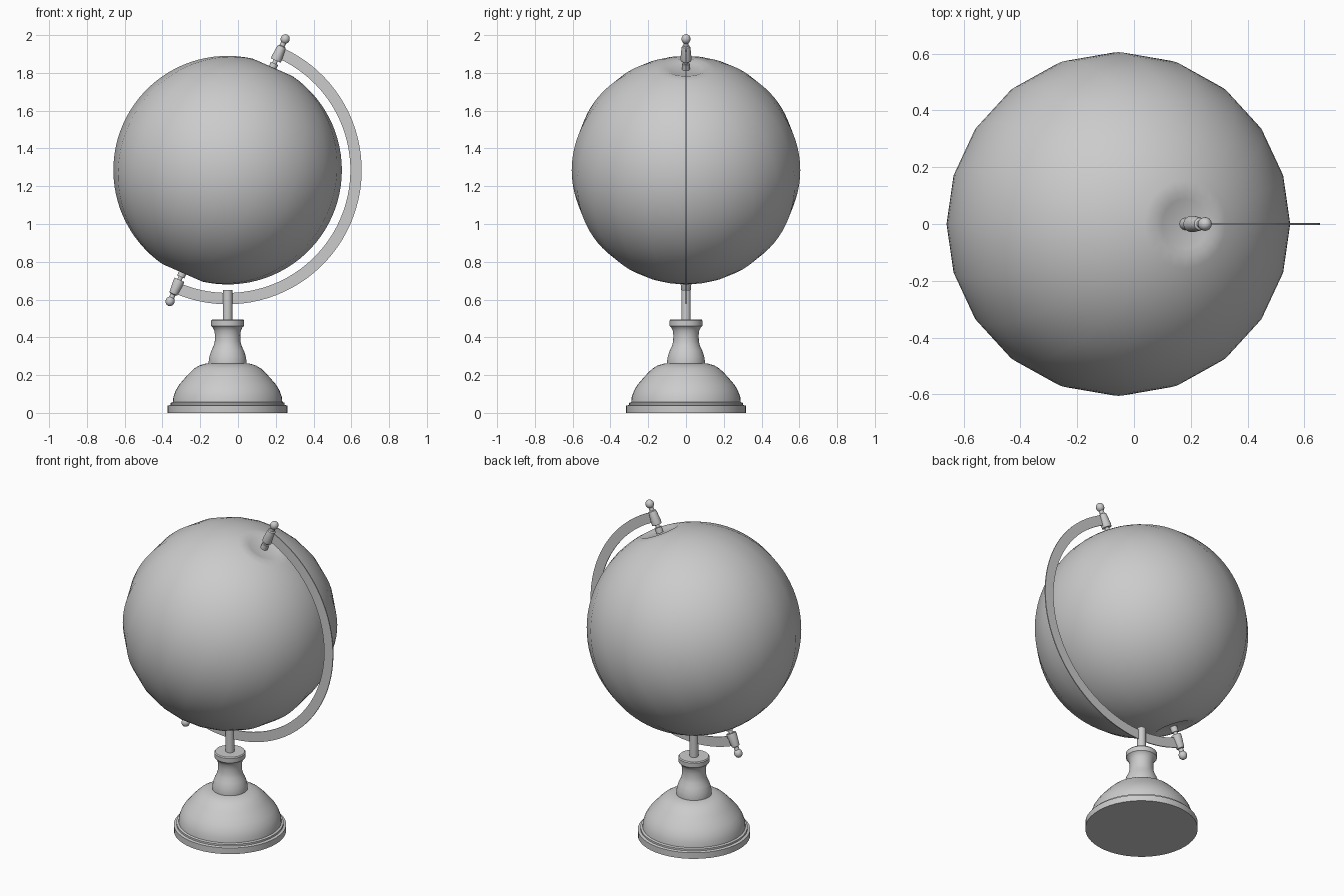
import bpy, bmesh, math
from mathutils import Matrix

if "Cube" in bpy.data.objects:
    bpy.data.objects.remove(bpy.data.objects["Cube"])

CX, CZ = -0.055, 1.285          # globe centre
TILT = math.radians(23.7)
R = 0.605


def finish(name, bm, matrix, angle):
    bmesh.ops.recalc_face_normals(bm, faces=bm.faces)
    bm.transform(matrix)
    mesh = bpy.data.meshes.new(name)
    bm.to_mesh(mesh)
    bm.free()
    ob = bpy.data.objects.new(name, mesh)
    bpy.context.collection.objects.link(ob)
    bpy.ops.object.select_all(action='DESELECT')
    ob.select_set(True)
    bpy.context.view_layer.objects.active = ob
    bpy.ops.object.shade_smooth_by_angle(angle=math.radians(angle))
    return ob


def lathe(name, profile, steps, matrix, angle=35):
    """Spin a list of (radius, height) points around z."""
    bm = bmesh.new()
    verts = [bm.verts.new((r, 0, z)) for r, z in profile]
    edges = [bm.edges.new(p) for p in zip(verts, verts[1:])]
    bmesh.ops.spin(bm, geom=verts + edges, cent=(0, 0, 0), axis=(0, 0, 1),
                   angle=math.tau, steps=steps)
    bmesh.ops.remove_doubles(bm, verts=bm.verts, dist=1e-5)
    return finish(name, bm, matrix, angle)


stand = Matrix.Translation((CX, 0, 0))
axis = Matrix.Translation((CX, 0, CZ)) @ Matrix.Rotation(TILT, 4, 'Y')
flip = axis @ Matrix.Rotation(math.pi, 4, 'Y')

# Globe: 20 meridian strips with a shallow recessed disc at each pole
a0 = math.asin(0.115 / R)
n = 40
arc = [(R * math.sin(a), R * math.cos(a))
       for a in (a0 + (math.pi - 2 * a0) * i / n for i in range(n + 1))]
cap = [(0, 0.584), (0.088, 0.584)]
lathe("globe", cap + arc + [(r, -z) for r, z in reversed(cap)], 20, axis)

# Turned base and neck
lathe("base", [(0, 0), (0.317, 0), (0.317, 0.038), (0.302, 0.042),
               (0.302, 0.053), (0.29, 0.057), (0.287, 0.085), (0.275, 0.118),
               (0.256, 0.15), (0.23, 0.18), (0.205, 0.208), (0.178, 0.234),
               (0.15, 0.251), (0.12, 0.26), (0.1, 0.262), (0.1, 0.275),
               (0.096, 0.3), (0.086, 0.33), (0.074, 0.355), (0.068, 0.38),
               (0.067, 0.41), (0.07, 0.435), (0.078, 0.452), (0.087, 0.46),
               (0.088, 0.488), (0.083, 0.494), (0, 0.494)], 48, stand)

# Post holding the meridian arm
lathe("post", [(0, 0.48), (0.025, 0.48), (0.025, 0.65), (0, 0.65)], 24, stand)

# Pivot knobs at both ends of the axis
ball = [(0.024 * math.sin(a), 0.758 - 0.026 * math.cos(a))
        for a in (math.pi * (0.2 + 0.8 * i / 8) for i in range(9))]
knob = [(0, 0.57), (0.021, 0.57), (0.021, 0.617), (0.012, 0.617), (0.012, 0.634),
        (0.028, 0.634), (0.029, 0.65), (0.024, 0.705), (0.022, 0.715),
        (0.014, 0.719)] + ball
lathe("top_knob", knob, 20, axis)
lathe("bottom_knob", knob, 20, flip)

# Thin half-ring meridian arm
bm = bmesh.new()
vs = [bm.verts.new((x, y, z)) for x, y, z in
      ((0, -0.003, 0.65), (0, -0.003, 0.71), (0, 0.003, 0.71), (0, 0.003, 0.65))]
face = bm.faces.new(vs)
res = bmesh.ops.spin(bm, geom=[face], cent=(0, 0, 0), axis=(0, 1, 0),
                     angle=math.pi, steps=48)
finish("meridian_arm", bm, axis, 35)
